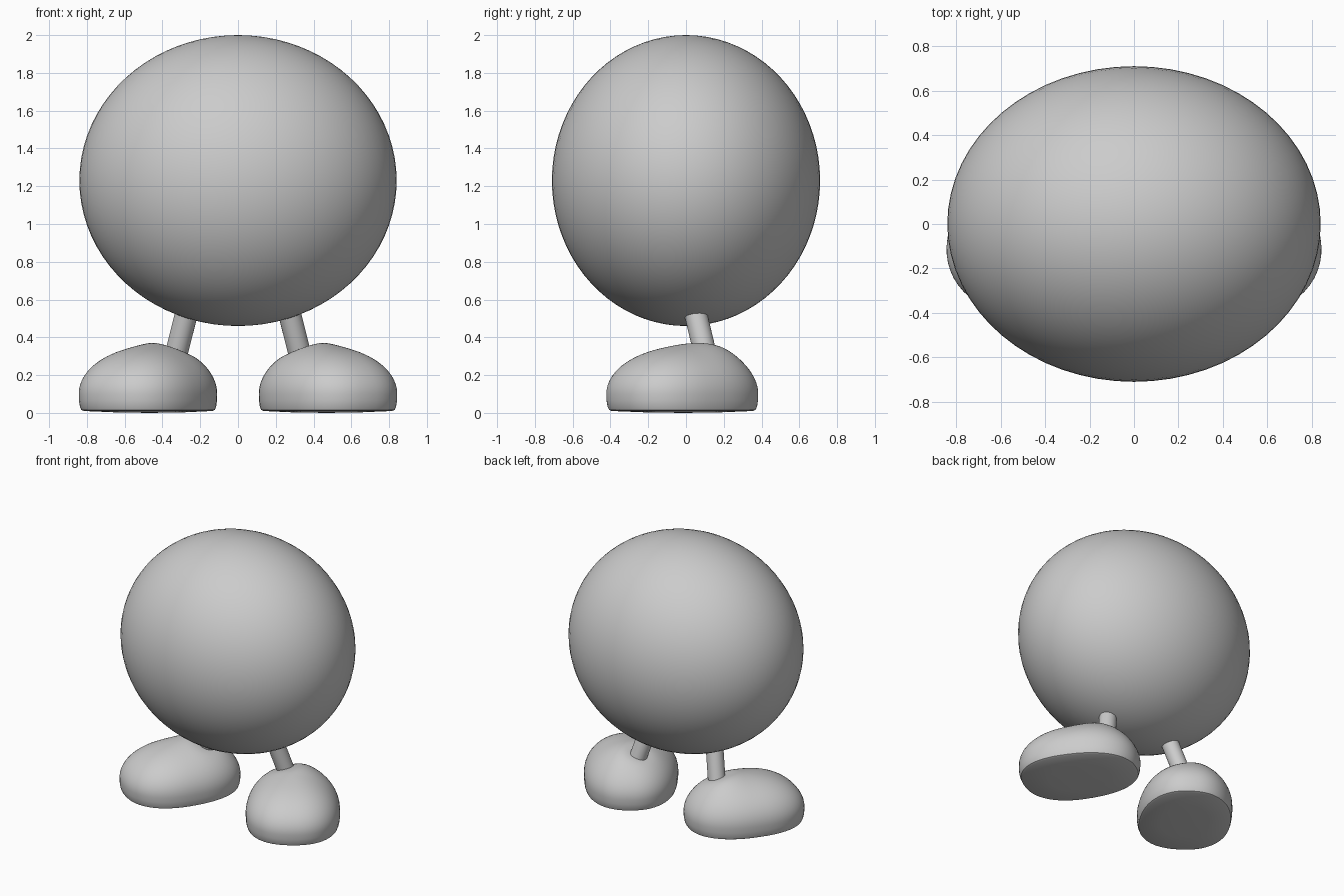
import bpy, bmesh, math
from mathutils import Vector

if "Cube" in bpy.data.objects:
    bpy.data.objects.remove(bpy.data.objects["Cube"])

grey = bpy.data.materials.new("plain grey")
grey.diffuse_color = (0.6, 0.6, 0.6, 1)
grey.use_nodes = True
grey.node_tree.nodes["Principled BSDF"].inputs["Base Color"].default_value = grey.diffuse_color


def finish(obj, name):
    obj.name = name
    obj.data.materials.append(grey)
    bpy.ops.object.select_all(action='DESELECT')
    obj.select_set(True)
    bpy.context.view_layer.objects.active = obj
    bpy.ops.object.shade_smooth_by_angle(angle=math.radians(40))


# Round body
bpy.ops.mesh.primitive_uv_sphere_add(segments=64, ring_count=40, location=(0, 0, 1.23))
body = bpy.context.object
body.scale = (0.84, 0.71, 0.77)
bpy.ops.object.transform_apply(location=False, rotation=False)
finish(body, "body")

# Shoe: rings of a rounded oval, from flat sole up to a domed top
LENGTH, WIDTH, POWER = 0.415, 0.32, 2 / 2.3
ANKLE = Vector((-0.17, -0.06))
SEG = 56
TOE = Vector((0.545, -0.838))
SIDE = Vector((0.838, 0.545))
CENTRE = Vector((0.468, -0.015))


def spow(c):
    return math.copysign(abs(c) ** POWER, c)


def shoe_point(ring, height, t, s):
    u = LENGTH * ring * spow(math.cos(t))
    v = WIDTH * ring * spow(math.sin(t)) * (1 + 0.06 * u / LENGTH)
    p = Vector((u, v))
    if height > 0.1:  # raised heel and dimple around the leg
        lift = (height - 0.1) / 0.25
        heel = (p - Vector((-0.2, 0.02))).length
        height += lift * (0.045 * math.exp(-(heel / 0.19) ** 2)
                          - 0.03 * math.exp(-((p - ANKLE).length / 0.09) ** 2))
    q = CENTRE + TOE * u + SIDE * v
    return (s * q.x, q.y, height)


def shoe(name, s):
    profile = [(0.5, 0.003), (0.93, 0.01), (0.965, 0.016), (0.985, 0.035), (0.997, 0.065)]
    steps = 22
    profile += [(math.cos(i / steps * math.pi / 2), 0.1 + 0.25 * math.sin(i / steps * math.pi / 2))
                for i in range(steps)]
    bm = bmesh.new()
    rings = [[bm.verts.new(shoe_point(r, h, 2 * math.pi * k / SEG, s)) for k in range(SEG)]
             for r, h in profile]
    for a, b in zip(rings, rings[1:]):
        for k in range(SEG):
            n = (k + 1) % SEG
            bm.faces.new((a[k], a[n], b[n], b[k]))
    for ring, h in ((rings[0], 0.0), (rings[-1], 0.35)):
        tip = bm.verts.new(shoe_point(0, h, 0, s))
        for k in range(SEG):
            bm.faces.new((ring[k], ring[(k + 1) % SEG], tip))
    bmesh.ops.recalc_face_normals(bm, faces=bm.faces)
    mesh = bpy.data.meshes.new(name)
    bm.to_mesh(mesh)
    bm.free()
    obj = bpy.data.objects.new(name, mesh)
    bpy.context.collection.objects.link(obj)
    finish(obj, name)


# Leg: slanted cylinder running from inside the shoe into the body
def leg(name, s):
    low, high = Vector((s * 0.325, 0.1, 0.32)), Vector((s * 0.272, 0.05, 0.53))
    axis = high - low
    bpy.ops.mesh.primitive_cylinder_add(vertices=32, radius=0.06, depth=axis.length,
                                        location=(low + high) / 2)
    obj = bpy.context.object
    obj.rotation_euler = axis.to_track_quat('Z', 'Y').to_euler()
    finish(obj, name)


for side, s in (("right", 1), ("left", -1)):
    shoe(side + "_shoe", s)
    leg(side + "_leg", s)
